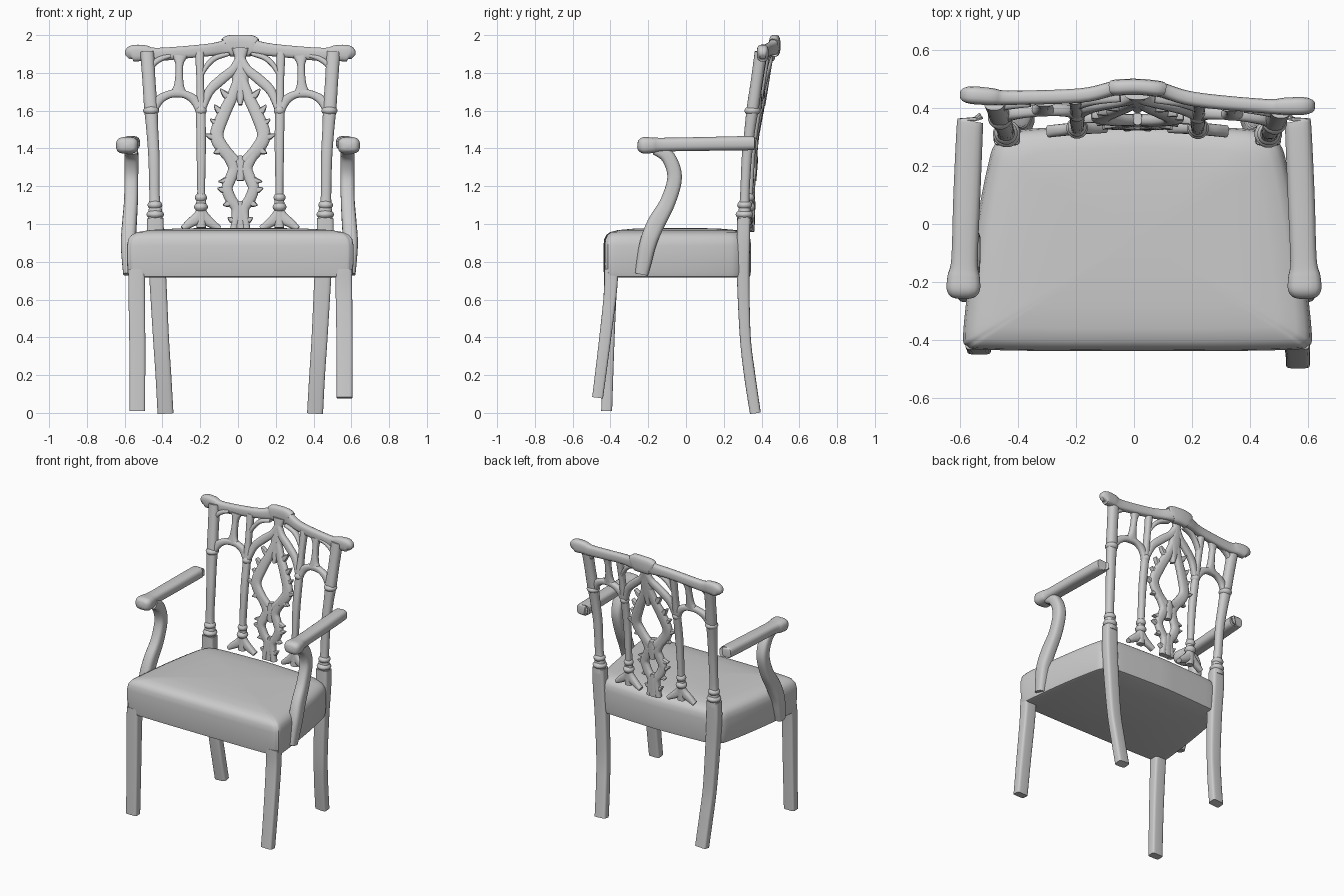
import bpy, bmesh, math
from mathutils import Vector

OX = 0.012  # symmetry axis of the slightly off-centre frame
X, Y, Z = Vector((1, 0, 0)), Vector((0, 1, 0)), Vector((0, 0, 1))


def spline(pts, sub):
    """Catmull-Rom through tuples of any length."""
    out = []
    for i in range(len(pts) - 1):
        a, b = pts[max(i - 1, 0)], pts[i]
        c, d = pts[i + 1], pts[min(i + 2, len(pts) - 1)]
        for k in range(sub):
            t = k / sub
            out.append([0.5 * (2*q + (r-p)*t + (2*p-5*q+4*r-s)*t*t + (3*q-p-3*r+s)*t**3)
                        for p, q, r, s in zip(a, b, c, d)])
    out.append(list(pts[-1]))
    return out


def loft(name, rings):
    bm = bmesh.new()
    vr = [[bm.verts.new(p) for p in r] for r in rings]
    n = len(vr[0])
    for a, b in zip(vr, vr[1:]):
        for i in range(n):
            j = (i + 1) % n
            bm.faces.new((a[i], a[j], b[j], b[i]))
    bm.faces.new(vr[0])
    bm.faces.new(vr[-1])
    bmesh.ops.recalc_face_normals(bm, faces=bm.faces)
    me = bpy.data.meshes.new(name)
    bm.to_mesh(me)
    bm.free()
    ob = bpy.data.objects.new(name, me)
    bpy.context.collection.objects.link(ob)
    return ob


def sweep(name, pts, ref=Y, power=2.6, sub=5, n=16):
    """Sweep a superellipse along (x, y, z, width, depth); depth lies along ref."""
    path = spline(pts, sub)
    pos = [Vector(p[:3]) for p in path]
    rings = []
    for i, p in enumerate(path):
        t = (pos[min(i + 1, len(pos) - 1)] - pos[max(i - 1, 0)]).normalized()
        side = t.cross(ref).normalized()
        nor = side.cross(t)
        w, d = max(p[3], 0.008) / 2, max(p[4], 0.008) / 2
        ring = []
        for k in range(n):
            a = 2 * math.pi * (k + 0.5) / n
            c, s = math.cos(a), math.sin(a)
            ring.append(pos[i] + side * w * math.copysign(abs(c) ** (2 / power), c)
                        + nor * d * math.copysign(abs(s) ** (2 / power), s))
        rings.append(ring)
    return loft(name, rings)


def back_y(x, z):
    """Depth of the raked, bowed chair back."""
    prof = [(0.9, .305), (1.2, .315), (1.4, .33), (1.6, .36), (1.8, .392), (2.0, .425)]
    y = prof[-1][1]
    for (z0, y0), (z1, y1) in zip(prof, prof[1:]):
        if z <= z1:
            y = y0 + (y1 - y0) * (z - z0) / (z1 - z0)
            break
    return y + 0.035 * max(0, 1 - abs(x) / 0.45) - 0.03 * x * max(0, z - 1)


def stroke(name, pts, depth=0.042, mirror=True, **kw):
    """Fretwork bar drawn as (x, z, width) on the chair back."""
    for s in ((1, -1) if mirror else (1,)):
        sweep(name, [(s*x + OX, back_y(s*x, z), z, w, depth) for x, z, w in pts], **kw)


def collar(x, z, w):
    for s in (1, -1):
        y = back_y(s * x, z)
        sweep("turned_collar", [(s*x + OX, y, z + h, w*f, w*f) for h, f in
              ((-.022, .8), (-.012, 1.1), (0, 1.25), (.012, 1.1), (.022, .8))], power=2, sub=2)


# Upholstered seat
half = [(0, -.437), (.3, -.437), (.54, -.432), (.585, -.42), (.6, -.38), (.575, -.15),
        (.545, .05), (.515, .2), (.49, .275), (.43, .318), (.3, .332), (0, .345)]
outline = spline(half, 4)
outline += [[-x, y] for x, y in outline[-2:0:-1]]
layers = [(.718, .96), (.722, .985), (.745, .995), (.82, 1), (.885, 1), (.92, .988), (.942, .96),
          (.957, .91), (.968, .8), (.975, .6), (.979, .3), (.98, .04)]
loft("seat", [[(x*s + OX, (y + .05)*s - .05, z) for x, y in outline] for z, s in layers])

# Front legs: the right one is splayed forward and shorter
for x, y, z in ((-.545, -.42, .01), (.552, -.468, .08)):
    sweep("front_leg", [(x + OX - .004, -.395, .76, .088, .075), (x + OX - .003, -.402, .62, .088, .068),
                        (x + OX, (y - .402) / 2, .34, .085, .062), (x + OX, y, z, .083, .058)], power=6)

# Back legs running up into the back uprights
for s in (1, -1):
    sweep("back_leg", [(s*x + OX, y, z, w, d) for x, y, z, w, d in (
        (.396, .367, 0, .085, .058), (.407, .337, .2, .084, .06), (.42, .314, .4, .085, .058),
        (.436, .303, .7, .09, .066), (.448, .304, .9, .092, .07), (.45, .306, 1.03, .088, .07))], power=5)
    sweep("back_upright", [(s*x + OX, back_y(s*x, z), z, w, w * .9) for x, z, w in (
        (.45, 1.0, .085), (.45, 1.07, .072), (.454, 1.15, .056), (.457, 1.35, .06), (.466, 1.5, .064),
        (.474, 1.62, .072), (.483, 1.75, .07), (.493, 1.91, .074))], power=2.4)
for x, z, w in ((.45, 1.05, .076), (.452, 1.1, .064), (.472, 1.6, .07)):
    collar(x, z, w)

# Crest rail with ears and raised centre
crest = [(.598, .425, 1.885, .03, .03), (.575, .425, 1.902, .085, .06), (.51, .422, 1.905, .085, .06),
         (.44, .42, 1.897, .072, .05), (.2, .435, 1.918, .066, .05), (.09, .462, 1.932, .078, .05),
         (.062, .468, 1.942, .112, .056), (0, .472, 1.945, .115, .056)]
crest = [(-x, *r) for x, *r in crest] + crest[-2::-1]
sweep("crest_rail", [(x + OX, y - .033*x, z, w, d) for x, y, z, w, d in crest], power=3)

# Slender columns with forked feet
stroke("splat_column", [(.207, .98, .05), (.207, 1.1, .055), (.207, 1.17, .042), (.207, 1.4, .05),
                        (.209, 1.6, .05), (.212, 1.75, .04), (.215, 1.91, .05)], .046)
for z, w in ((1.09, .06), (1.14, .052), (1.6, .05)):
    collar(.208, z, w)
stroke("column_foot", [(.207, 1.08, .04), (.225, 1.035, .06), (.265, 1.005, .05), (.305, .975, .03)])
stroke("column_foot", [(.207, 1.08, .04), (.19, 1.035, .06), (.155, 1.005, .05), (.11, .975, .03)])

# Outer arches, short bars and corner braces under the crest
stroke("outer_arch", [(.462, 1.58, .03), (.435, 1.65, .05), (.385, 1.683, .042), (.335, 1.692, .045),
                      (.285, 1.683, .042), (.238, 1.65, .05), (.212, 1.58, .03)])
stroke("short_bar", [(.327, 1.69, .1), (.325, 1.73, .055), (.323, 1.8, .04), (.322, 1.85, .045),
                     (.32, 1.89, .085)])
stroke("corner_brace", [(.485, 1.78, .02), (.465, 1.84, .03), (.42, 1.875, .03), (.37, 1.89, .02)])
stroke("corner_brace", [(.21, 1.78, .02), (.175, 1.84, .028), (.13, 1.88, .03), (.06, 1.9, .02)])

# Central ogee and pierced diamonds
stroke("splat_ogee", [(.0, 1.88, .05), (.035, 1.82, .05), (.1, 1.765, .055), (.165, 1.7, .05),
                      (.2, 1.6, .03)])
stroke("splat_spar", [(0, 1.93, .09), (0, 1.86, .055), (0, 1.78, .09), (0, 1.7, .06), (0, 1.63, .02)],
       mirror=False)
stroke("upper_diamond", [(.01, 1.77, .05), (.045, 1.67, .06), (.088, 1.58, .068), (.125, 1.47, .072),
                         (.085, 1.39, .07), (.025, 1.33, .06)])
stroke("lower_diamond", [(.075, 1.37, .05), (.035, 1.3, .06), (.05, 1.245, .06), (.07, 1.19, .06),
                         (.05, 1.13, .06), (.02, 1.08, .055), (.03, 1.0, .04), (.035, .96, .04)])
stroke("splat_stem", [(0, 1.36, .03), (0, 1.3, .07), (0, 1.23, .04)], mirror=False)
stroke("splat_stem", [(0, 1.12, .03), (0, 1.07, .06), (0, .96, .07)], mirror=False)

# Carved leaf tips along the diamonds
for x0, z0, x1, z1 in ((.06, 1.67, .105, 1.715), (.1, 1.59, .137, 1.63), (.11, 1.53, .158, 1.555),
                       (.13, 1.46, .185, 1.475), (.1, 1.4, .14, 1.375), (.05, 1.24, .115, 1.225),
                       (.07, 1.18, .12, 1.19), (.05, 1.12, .09, 1.1), (.03, 1.02, .065, 1.035)):
    stroke("leaf_tip", [(x0, z0, .045), ((x0 + x1) / 2, (z0 + z1) / 2 - .004, .036), (x1, z1, .008)],
           .034, sub=3, n=10)

# Arms and S-curved arm supports
for s in (1, -1):
    sweep("arm_rest", [(s*x, y, z, w, d) for x, y, z, w, d in (
        (.562, .352, 1.428, .088, .066), (.565, .33, 1.428, .092, .076), (.575, .1, 1.424, .094, .074),
        (.583, -.12, 1.42, .092, .074), (.586, -.18, 1.417, .112, .084), (.587, -.225, 1.416, .116, .088),
        (.587, -.25, 1.415, .085, .06), (.587, -.258, 1.415, .03, .02))], ref=Z, power=3)
    sweep("arm_support", [(s*x + OX * .6, y, z, w, d) for x, y, z, w, d in (
        (.572, -.16, 1.4, .07, .07), (.572, -.095, 1.355, .075, .075), (.572, -.06, 1.25, .078, .074),
        (.574, -.095, 1.12, .082, .074), (.582, -.16, 1.0, .095, .078), (.588, -.2, .9, .09, .08),
        (.584, -.222, .8, .08, .075), (.58, -.235, .735, .07, .07))], ref=X, power=3.2)

# Keep crisp edges, smooth the rest
bpy.ops.object.select_all(action='SELECT')
bpy.context.view_layer.objects.active = bpy.data.objects["seat"]
bpy.ops.object.shade_smooth_by_angle(angle=math.radians(40))
